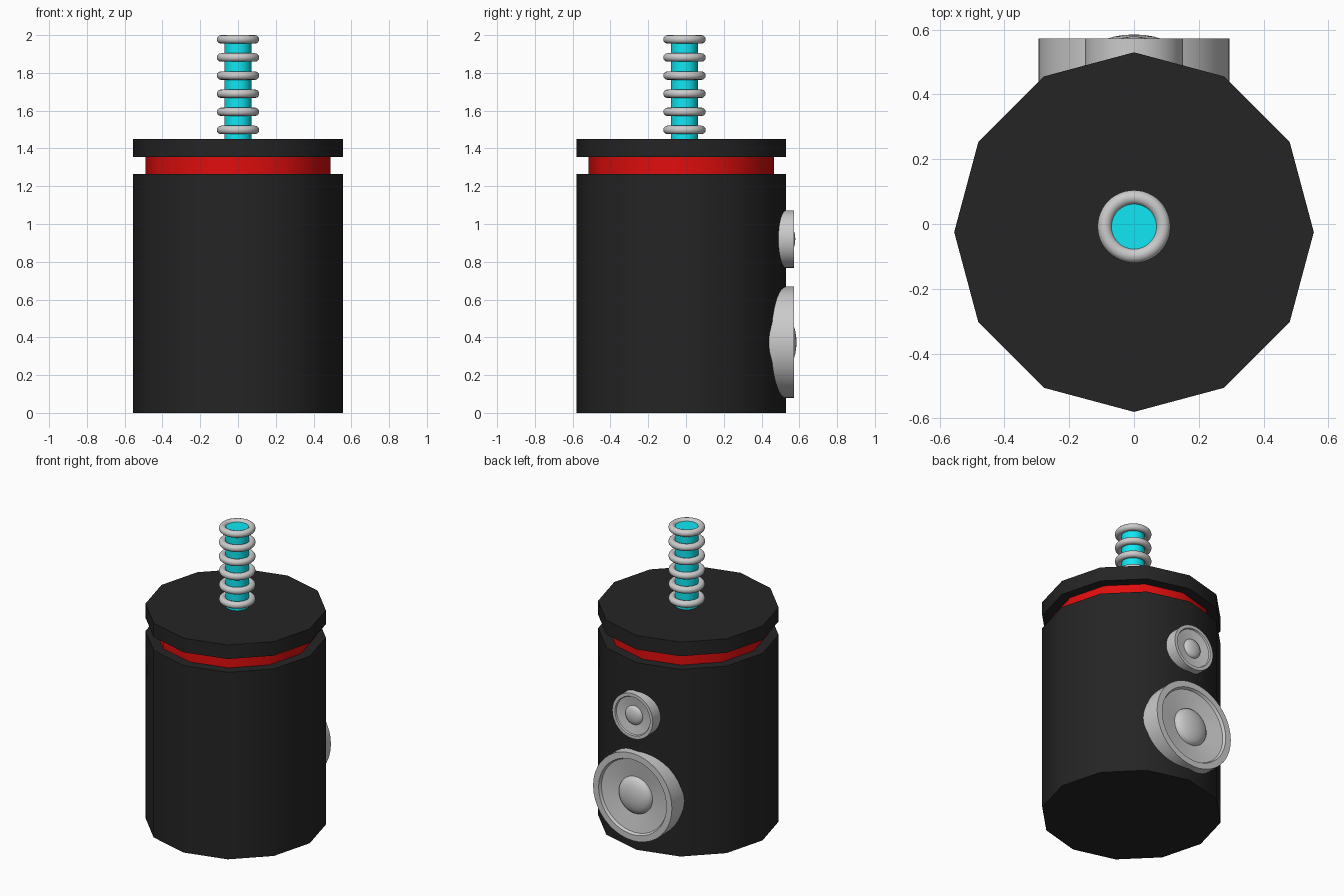
import bpy, bmesh, math
from mathutils import Matrix

if "Cube" in bpy.data.objects:
    bpy.data.objects.remove(bpy.data.objects["Cube"])


def material(name, rgb):
    m = bpy.data.materials.new(name)
    m.diffuse_color = (*rgb, 1)
    m.use_nodes = True
    m.node_tree.nodes["Principled BSDF"].inputs["Base Color"].default_value = m.diffuse_color
    return m


BLACK = material("black", (0.018, 0.018, 0.018))
RED = material("red", (0.75, 0.004, 0.004))
CYAN = material("cyan", (0.005, 0.8, 0.9))


def finish(obj, name, mat=None, angle=40):
    obj.name = name
    if mat:
        obj.data.materials.append(mat)
    bpy.ops.object.select_all(action='DESELECT')
    obj.select_set(True)
    bpy.context.view_layer.objects.active = obj
    bpy.ops.object.shade_smooth_by_angle(angle=math.radians(angle))


def cylinder(name, r, z0, z1, y, sides, mat):
    bpy.ops.mesh.primitive_cylinder_add(vertices=sides, radius=r, depth=z1 - z0,
                                        location=(0, y, (z0 + z1) / 2))
    finish(bpy.context.object, name, mat)


def lathe_back(name, profile, z, steps=40):
    """Spin (radius, y) points about the y axis at height z."""
    bm = bmesh.new()
    vs = [bm.verts.new((r, y, 0)) for r, y in profile]
    es = [bm.edges.new(p) for p in zip(vs, vs[1:])]
    bmesh.ops.spin(bm, geom=vs + es, cent=(0, 0, 0), axis=(0, 1, 0),
                   angle=2 * math.pi, steps=steps, use_duplicate=False)
    bmesh.ops.remove_doubles(bm, verts=bm.verts, dist=1e-5)
    bmesh.ops.recalc_face_normals(bm, faces=bm.faces)
    bmesh.ops.transform(bm, matrix=Matrix.Translation((0, 0, z)), verts=bm.verts)
    me = bpy.data.meshes.new(name)
    bm.to_mesh(me)
    bm.free()
    obj = bpy.data.objects.new(name, me)
    bpy.context.collection.objects.link(obj)
    finish(obj, name, angle=30)


def speaker(name, radius, z, face=0.572, back=0.42):
    s = radius / 0.295
    base, dome_r, dome_h = face - 0.037 * s, 0.42 * radius, 0.05 * s
    profile = [(0, back), (radius, back), (radius, face), (0.86 * radius, face),
               (0.83 * radius, face - 0.018 * s)]
    # Cone floor, then the domed dust cap
    for i in range(7):
        a = math.pi / 2 * i / 6
        profile.append((dome_r * math.cos(a) if i < 6 else 0, base + dome_h * math.sin(a)))
    lathe_back(name, profile, z)


# Twelve-sided body, red band and lid
cylinder("body", 0.555, 0, 1.265, -0.025, 12, BLACK)
cylinder("red_band", 0.49, 1.265, 1.355, -0.025, 12, RED)
cylinder("lid", 0.555, 1.355, 1.45, -0.025, 12, BLACK)

# Glowing rod with stacked coils
cylinder("rod", 0.071, 1.45, 1.985, -0.008, 32, CYAN)
for i in range(6):
    bpy.ops.mesh.primitive_torus_add(major_radius=0.09, minor_radius=0.0225,
                                     major_segments=48, minor_segments=12,
                                     location=(0, -0.008, 1.498 + i * 0.0959))
    finish(bpy.context.object, f"coil_{i + 1}", angle=60)

# Speakers on the back
speaker("large_speaker", 0.295, 0.373)
speaker("small_speaker", 0.152, 0.92)
